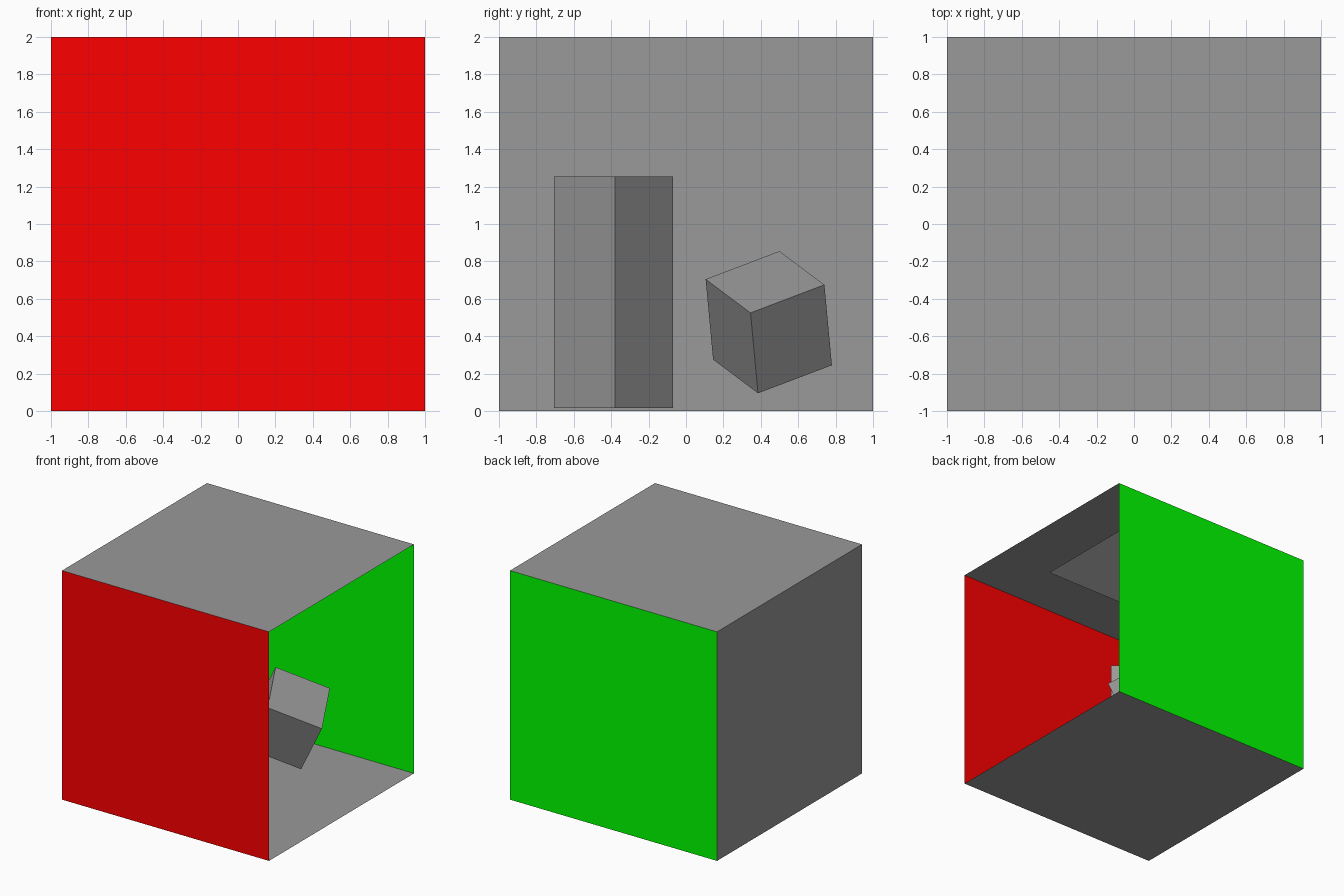
import bpy
from math import pi
from mathutils import Matrix, Vector

if "Cube" in bpy.data.objects:
    bpy.data.objects.remove(bpy.data.objects["Cube"])


def material(name, color):
    m = bpy.data.materials.new(name)
    m.diffuse_color = (*color, 1)
    m.use_nodes = True
    m.node_tree.nodes["Principled BSDF"].inputs["Base Color"].default_value = m.diffuse_color
    return m


grey = material("dark_grey", (0.32, 0.32, 0.32))
red = material("red", (1.0, 0.0, 0.0))
green = material("green", (0.0, 1.0, 0.0))
light = material("light", (0.8, 0.8, 0.8))


def panel(name, loc, rot=(0, 0, 0), size=2, mat=grey):
    bpy.ops.mesh.primitive_plane_add(size=size, location=loc, rotation=rot)
    ob = bpy.context.object
    ob.name = name
    ob.data.materials.append(mat)


def block(name, corner, edges):
    # Box spanned by three edge vectors from its corner nearest the open side
    bpy.ops.mesh.primitive_cube_add(size=1)
    ob = bpy.context.object
    ob.name = name
    ob.data.materials.append(grey)
    e = [Vector(v) for v in edges]
    if e[0].cross(e[1]).dot(e[2]) < 0:
        e[0], e[1] = e[1], e[0]
    centre = Vector(corner) + sum(e, Vector()) / 2
    ob.data.transform(Matrix.Translation(centre) @ Matrix(e).transposed().to_4x4())


# Room shell, open on the right side
panel("floor", (0, 0, 0))
panel("ceiling", (0, 0, 2), (pi, 0, 0))
panel("left_wall", (-1, 0, 1), (0, pi / 2, 0))
panel("front_wall", (0, -1, 1), (-pi / 2, 0, 0), mat=red)
panel("back_wall", (0, 1, 1), (pi / 2, 0, 0), mat=green)

# Ceiling light panel
panel("ceiling_light", (0, 0, 1.99), (pi, 0, 0), size=1, mat=light)

# Tall upright block and tilted cube
block("tall_block", (-0.07, -0.38, 0.015),
      [(-0.31, -0.325, 0), (-0.325, 0.31, 0), (0, 0, 1.24)])
block("tilted_cube", (0.57, 0.345, 0.525),
      [(-0.2, 0.395, 0.15), (-0.357, -0.24, 0.18), (-0.23, 0.04, -0.43)])
